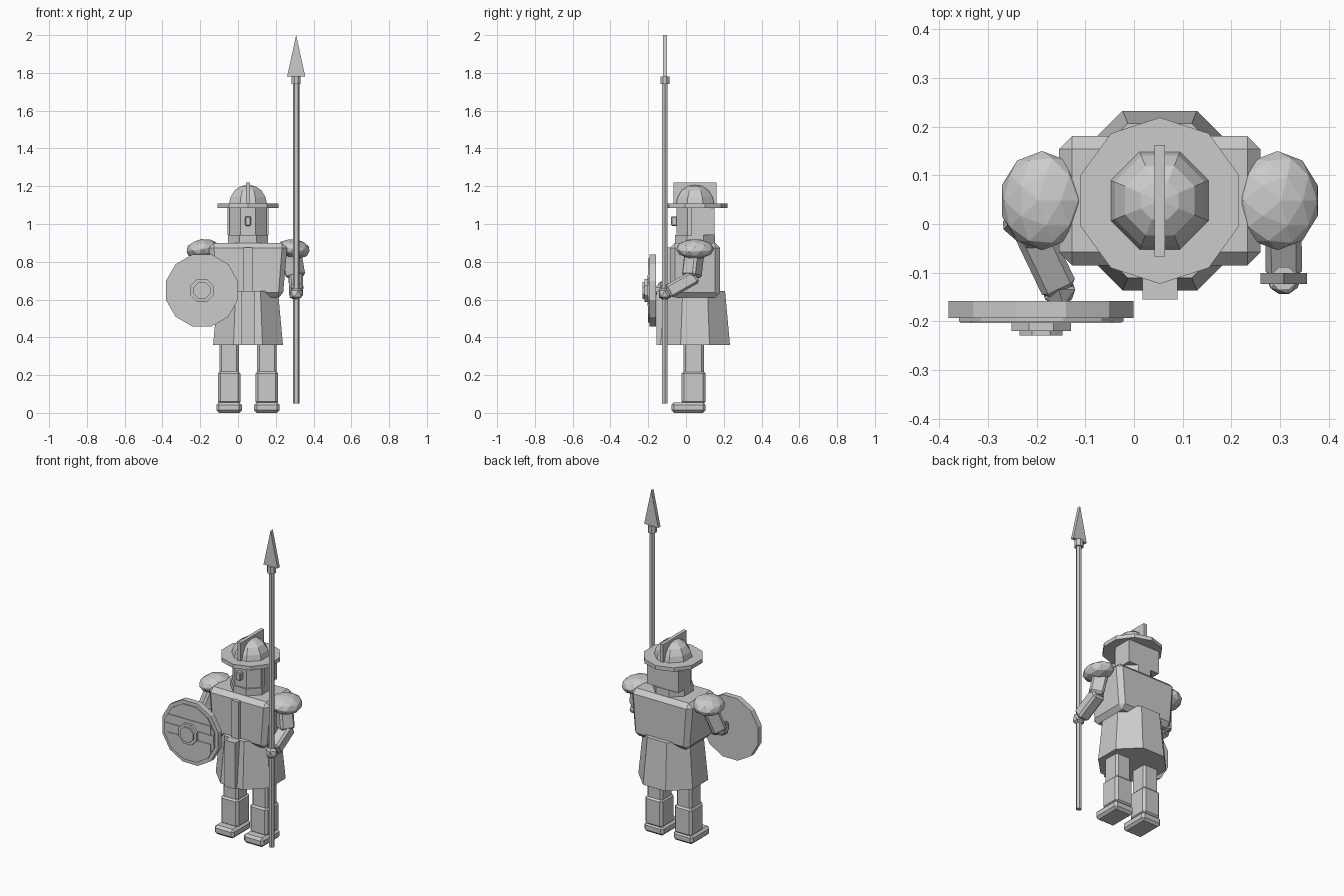
import bpy, bmesh, math
from mathutils import Vector, Matrix

if "Cube" in bpy.data.objects:
    bpy.data.objects.remove(bpy.data.objects["Cube"])

CX, CY = 0.053, 0.048          # body axis
GREY = (0.6, 0.6, 0.6, 1)
mat = bpy.data.materials.new("plain grey")
mat.use_nodes = True
mat.diffuse_color = GREY
mat.node_tree.nodes["Principled BSDF"].inputs["Base Color"].default_value = GREY


def finish(name, bm):
    bmesh.ops.recalc_face_normals(bm, faces=bm.faces)
    me = bpy.data.meshes.new(name)
    bm.to_mesh(me)
    bm.free()
    me.materials.append(mat)
    ob = bpy.data.objects.new(name, me)
    bpy.context.collection.objects.link(ob)
    return ob


def box(name, x, y, z, bevel=0.0):
    """Box from (min, max) ranges, with chamfered edges."""
    bm = bmesh.new()
    bmesh.ops.create_cube(bm, size=1)
    for v in bm.verts:
        v.co = [r[0] if c < 0 else r[1] for c, r in zip(v.co, (x, y, z))]
    if bevel:
        bmesh.ops.bevel(bm, geom=bm.edges[:], offset=bevel, segments=1, affect='EDGES')
    return finish(name, bm)


def lathe(name, profile, centre, sides, turn=0.0, forward=False):
    """Faceted solid from (radius, height) rings, along z or along -y."""
    bm = bmesh.new()
    rings = []
    for r, h in profile:
        ring = []
        for i in range(sides):
            a = turn + math.tau * i / sides
            p = Vector((r * math.cos(a), r * math.sin(a), h))
            if forward:
                p = Vector((p.x, -p.z, p.y))
            ring.append(bm.verts.new(p + Vector(centre)))
        rings.append(ring)
    for a, b in zip(rings, rings[1:]):
        for i in range(sides):
            j = (i + 1) % sides
            bm.faces.new((a[i], a[j], b[j], b[i]))
    bm.faces.new(rings[0])
    bm.faces.new(rings[-1])
    bmesh.ops.remove_doubles(bm, verts=bm.verts[:], dist=0.0005)
    return finish(name, bm)


def limb(name, start, end, width, bevel=0.012):
    """Chamfered bar between two points."""
    a, b = Vector(start), Vector(end)
    h, l = width / 2, (b - a).length / 2
    ob = box(name, (-h, h), (-h, h), (-l, l), bevel)
    rot = (b - a).to_track_quat('Z', 'Y').to_matrix().to_4x4()
    ob.data.transform(Matrix.Translation((a + b) / 2) @ rot)
    return ob


def ball(name, centre, size, detail, tilt=0.0):
    bm = bmesh.new()
    bmesh.ops.create_icosphere(bm, subdivisions=detail, radius=1)
    m = (Matrix.Translation(centre) @ Matrix.Rotation(tilt, 4, 'Y')
         @ Matrix.Diagonal((*size, 1)))
    bmesh.ops.transform(bm, matrix=m, verts=bm.verts)
    return finish(name, bm)


def span(c, half):
    return (c - half, c + half)


EIGHTH = math.pi / 8

# Legs, greaves, boots and shoulder guards, on both sides
for side, s in (("right", -1), ("left", 1)):
    x = CX + s * 0.1
    box(side + "_boot", span(x, 0.067), (-0.077, 0.104), (0, 0.056), 0.014)
    box(side + "_greave", span(x, 0.06), (-0.024, 0.104), (0.045, 0.222), 0.014)
    box(side + "_leg", span(x, 0.052), (-0.014, 0.094), (0.2, 0.42), 0.012)
    ball(side + "_shoulder_guard", (CX + s * 0.242, CY, 0.868), (0.088, 0.102, 0.052), 2, s * 0.15)

# Skirt and torso
lathe("skirt", [(0.2, 0.36), (0.172, 0.645)], (CX, CY, 0), 8, EIGHTH)
box("skirt_tab", span(CX, 0.036), (-0.155, -0.09), (0.36, 0.645))
torso = box("torso", span(CX, 0.207), span(CY, 0.133), (0.61, 0.9), 0.027)
for v in torso.data.vertices:
    if v.co.z < 0.7:
        v.co.x = CX + (v.co.x - CX) * 0.9
box("chest_strip", span(CX, 0.024), (-0.105, -0.06), (0.64, 0.875))

# Neck, head and face
lathe("collar", [(0.115, 0.89), (0.115, 0.943)], (CX, CY, 0), 8, EIGHTH)
lathe("head", [(0.105, 0.93), (0.105, 1.09)], (CX, CY, 0), 8, EIGHTH)
box("neck_guard", span(CX, 0.108), (0.03, 0.15), (0.943, 1.088))
box("nose", span(CX, 0.016), (-0.079, -0.04), (0.99, 1.04), 0.005)

# Helmet
lathe("helmet_brim", [(0.171, 1.085), (0.171, 1.109)], (CX, CY, 0), 10, math.pi / 2)
lathe("helmet_dome", [(0.111, 1.1), (0.1, 1.142), (0.077, 1.178), (0.042, 1.2), (0, 1.208)],
      (CX, CY, 0), 8, EIGHTH)
box("helmet_crest", span(CX, 0.011), (-0.067, 0.162), (1.095, 1.22))

# Left arm holding the spear
SX, SY = 0.308, -0.112
elbow = (0.305, 0.03, 0.72)
limb("left_upper_arm", (CX + 0.225, CY, 0.88), elbow, 0.085)
limb("left_forearm", (0.306, 0.055, 0.725), (SX, -0.095, 0.64), 0.075)
ball("left_hand", (SX, SY, 0.63), (0.039, 0.037, 0.039), 1)

# Right arm behind the shield
limb("right_upper_arm", (-0.175, CY, 0.88), (-0.222, -0.005, 0.7), 0.085)
limb("right_forearm", (-0.222, 0.01, 0.715), (-0.155, -0.13, 0.65), 0.075)
ball("right_hand", (-0.155, -0.135, 0.648), (0.038, 0.038, 0.038), 1)

# Spear
lathe("spear_shaft", [(0.017, 0.05), (0.017, 1.76)], (SX, SY, 0), 6)
lathe("spear_collar", [(0.026, 1.74), (0.026, 1.782)], (SX, SY, 0), 8, EIGHTH)
bm = bmesh.new()
tri = [bm.verts.new((SX + x, SY - 0.011, z)) for x, z in ((-0.048, 1.78), (0.048, 1.78), (0, 2.0))]
out = bmesh.ops.extrude_face_region(bm, geom=[bm.faces.new(tri)])
bmesh.ops.translate(bm, vec=(0, 0.022, 0),
                    verts=[g for g in out["geom"] if isinstance(g, bmesh.types.BMVert)])
finish("spear_head", bm)

# Round shield: rim, face, planks and boss
SH = (-0.191, 0, 0.648)
T = math.pi / 12
lathe("shield_rim", [(0.197, 0.158), (0.197, 0.193)], SH, 12, T, True)
lathe("shield_face", [(0.175, 0.185), (0.175, 0.2)], SH, 12, T, True)
for i in (-1, 0, 1):
    w = math.sqrt(0.168 ** 2 - (abs(i) * 0.055 + 0.027) ** 2)
    box("shield_plank", span(SH[0], w), (-0.204, -0.195), span(SH[2] + i * 0.056, 0.027))
lathe("shield_boss", [(0.066, 0.19), (0.066, 0.22)], SH, 8, EIGHTH, True)
lathe("shield_boss_cap", [(0.048, 0.21), (0.048, 0.229)], SH, 8, EIGHTH, True)
